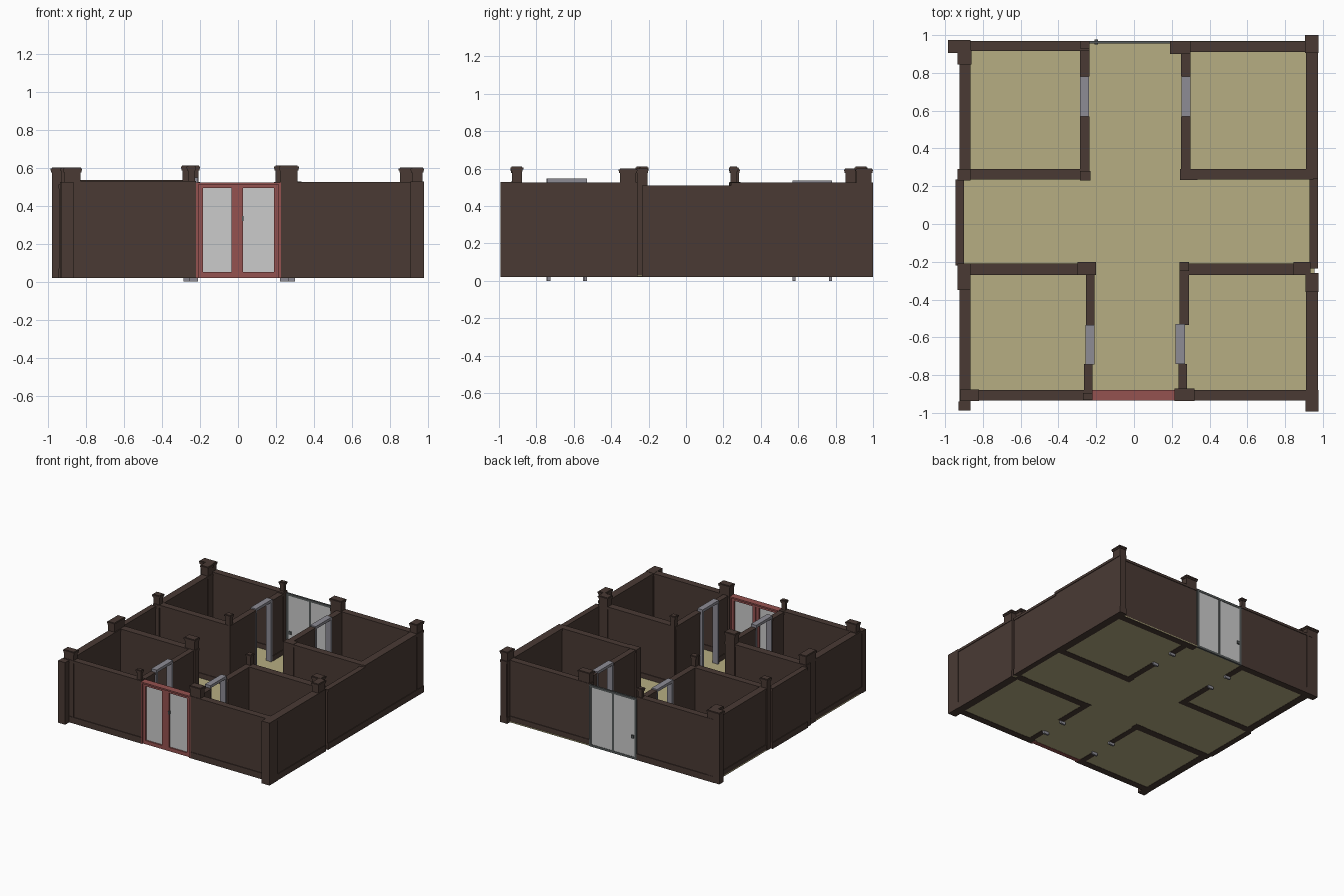
import bpy, bmesh
from mathutils import Vector

if "Cube" in bpy.data.objects:
    bpy.data.objects.remove(bpy.data.objects["Cube"])


def mat(name, col):
    m = bpy.data.materials.new(name)
    m.diffuse_color = (*col, 1)
    m.use_nodes = True
    m.node_tree.nodes["Principled BSDF"].inputs["Base Color"].default_value = m.diffuse_color
    return m


BROWN = mat("dark brown wood", (0.067, 0.042, 0.034))
SAND = mat("sand floor", (0.47, 0.42, 0.225))
RED = mat("faded red", (0.30, 0.085, 0.08))
GLASS = mat("pale glass", (0.60, 0.60, 0.60))
STEEL = mat("grey metal", (0.27, 0.265, 0.30))
SLATE = mat("dark slate", (0.09, 0.10, 0.10))


def build(name, boxes, material):
    """One object made from boxes given as (x0, x1, y0, y1, z0, z1)."""
    bm = bmesh.new()
    for x0, x1, y0, y1, z0, z1 in boxes:
        vs = bmesh.ops.create_cube(bm, size=1)["verts"]
        c = Vector((x0 + x1, y0 + y1, z0 + z1)) / 2
        for v in vs:
            v.co = Vector((v.co.x * (x1 - x0), v.co.y * (y1 - y0), v.co.z * (z1 - z0))) + c
    me = bpy.data.meshes.new(name)
    bm.to_mesh(me)
    bm.free()
    me.materials.append(material)
    ob = bpy.data.objects.new(name, me)
    bpy.context.collection.objects.link(ob)
    return ob


def wall(name, x0, x1, y0, y1, top=0.525):
    """Recessed panel between a base rail and a top rail."""
    t = 0.005
    along_x = (x1 - x0) > (y1 - y0)
    dx, dy = (0, t) if along_x else (t, 0)
    build(name, [(x0, x1, y0, y1, 0.02, 0.07),
                 (x0 + dx, x1 - dx, y0 + dy, y1 - dy, 0.07, top - 0.02),
                 (x0, x1, y0, y1, top - 0.02, top)], BROWN)


def post(name, x0, x1, y0, y1, top=0.60):
    """Shaft with a stepped cap."""
    def ring(d, z0, z1):
        return (x0 + d, x1 - d, y0 + d, y1 - d, z0, z1)
    build(name, [ring(0.007, 0.02, top - 0.025), ring(0.003, top - 0.025, top - 0.014),
                 ring(0, top - 0.014, top - 0.004), ring(0.006, top - 0.004, top)], BROWN)


# floor
build("floor", [(-0.925, 0.955, -0.905, 0.968, 0.022, 0.03)], SAND)

# outer walls
wall("left_wall_back", -0.925, -0.865, 0.23, 0.95)
wall("left_wall_middle", -0.945, -0.90, -0.22, 0.235, 0.51)
wall("left_wall_front", -0.925, -0.865, -0.985, -0.21)
wall("right_wall_back", 0.91, 0.975, 0.24, 1.0)
wall("right_wall_middle", 0.93, 0.975, -0.235, 0.25, 0.51)
wall("right_wall_front", 0.91, 0.975, -0.99, -0.26)
wall("back_wall_left", -0.925, -0.235, 0.915, 0.97, 0.535)
wall("back_wall_right", 0.19, 0.93, 0.91, 0.965)
wall("front_wall_left", -0.915, -0.22, -0.935, -0.88, 0.53)
wall("front_wall_right", 0.225, 0.93, -0.935, -0.88)

# room walls across the house
wall("room_wall_back_left", -0.90, -0.235, 0.235, 0.29)
wall("room_wall_back_right", 0.245, 0.95, 0.235, 0.29)
wall("room_wall_front_left", -0.935, -0.20, -0.27, -0.21)
wall("room_wall_front_right", 0.24, 0.935, -0.27, -0.21)

# corridor walls, each split by a doorway
wall("corridor_back_left_a", -0.285, -0.235, 0.78, 0.94)
wall("corridor_back_left_b", -0.285, -0.235, 0.24, 0.57)
wall("corridor_back_right_a", 0.25, 0.30, 0.78, 0.94)
wall("corridor_back_right_b", 0.25, 0.30, 0.24, 0.57)
wall("corridor_front_left_a", -0.255, -0.21, -0.535, -0.22)
wall("corridor_front_left_b", -0.265, -0.22, -0.90, -0.74)
wall("corridor_front_right_a", 0.24, 0.29, -0.535, -0.22)
wall("corridor_front_right_b", 0.235, 0.28, -0.90, -0.74)

# capped posts
posts = {
    "back_left_corner": (-0.985, -0.865, 0.905, 0.975),
    "back_left_return": (-0.935, -0.86, 0.845, 0.92),
    "back_door_left": (-0.285, -0.235, 0.93, 0.97),
    "back_door_right": (0.19, 0.30, 0.90, 0.968),
    "back_right_corner": (0.905, 0.978, 0.905, 1.0),
    "left_back_room": (-0.935, -0.865, 0.23, 0.29),
    "inner_back_left": (-0.285, -0.23, 0.23, 0.28),
    "left_front_room": (-0.935, -0.865, -0.35, -0.21),
    "inner_front_left": (-0.30, -0.20, -0.27, -0.20),
    "inner_front_right": (0.24, 0.29, -0.25, -0.20),
    "right_front_room": (0.845, 0.935, -0.27, -0.20),
    "right_front_return": (0.908, 0.978, -0.36, -0.26),
    "front_left_corner": (-0.92, -0.82, -0.938, -0.875),
    "front_door_left": (-0.27, -0.22, -0.933, -0.895),
    "front_door_right": (0.215, 0.32, -0.938, -0.87),
}
for key, r in posts.items():
    post(key + "_post", *r, top=0.61 if "inner" in key or "door" in key else 0.60)
# low corner stiles level with the walls
build("front_right_corner_stile", [(0.907, 0.978, -0.992, -0.88, 0.02, 0.527)], BROWN)
build("front_left_corner_stile", [(-0.928, -0.865, -0.987, -0.94, 0.02, 0.525)], BROWN)
build("inner_back_right_stile", [(0.243, 0.335, 0.233, 0.292, 0.02, 0.528)], BROWN)

# open metal door frames in the corridor walls
for name, x, y0, y1, top in (("back_left", -0.2615, 0.57, 0.78, 0.535),
                             ("back_right", 0.276, 0.57, 0.78, 0.535),
                             ("front_left", -0.234, -0.745, -0.535, 0.547),
                             ("front_right", 0.245, -0.74, -0.53, 0.547)):
    a, b, j = x - 0.024, x + 0.024, 0.015
    build(name + "_door_frame", [(a, b, y0, y0 + j, 0.0, top), (a, b, y1 - j, y1, 0.0, top),
                                 (a, b, y0 + j, y1 - j, top - 0.022, top)], STEEL)


def double_door(name, x0, x1, y0, y1, z0, z1, mid, side, rail, gap, material, pane_in):
    """Frame with two glazed leaves; gap is the dark line between leaves."""
    build(name + "_frame", [
        (x0, x0 + side, y0, y1, z0, z1), (x1 - side, x1, y0, y1, z0, z1),
        (x0 + side, x1 - side, y0, y1, z0, z0 + rail),
        (x0 + side, x1 - side, y0, y1, z1 - rail, z1),
        (mid[0], mid[1] - (mid[1] - mid[0]) / 2 - gap, y0, y1, z0 + rail, z1 - rail),
        (mid[0] + (mid[1] - mid[0]) / 2 + gap, mid[1], y0, y1, z0 + rail, z1 - rail),
    ], material)
    build(name + "_glass", [
        (x0 + side, mid[0], y0 + pane_in, y1 - pane_in, z0 + rail, z1 - rail),
        (mid[1], x1 - side, y0 + pane_in, y1 - pane_in, z0 + rail, z1 - rail)], GLASS)


# red front door
double_door("front_door", -0.22, 0.225, -0.925, -0.89, 0.02, 0.522,
            (-0.035, 0.025), 0.036, 0.03, 0.001, RED, 0.012)
build("front_door_surround", [(-0.22, -0.208, -0.935, -0.88, 0.02, 0.522),
                              (0.213, 0.225, -0.935, -0.88, 0.02, 0.522),
                              (-0.208, 0.213, -0.935, -0.88, 0.51, 0.522)], RED)
build("front_door_handle", [(0.022, 0.03, -0.93, -0.885, 0.32, 0.345)], SLATE)

# slim back door
double_door("back_door", -0.235, 0.195, 0.955, 0.97, 0.02, 0.52,
            (-0.03, -0.012), 0.02, 0.018, 0.0005, SLATE, 0.003)
build("back_door_handle", [(-0.21, -0.19, 0.95, 0.977, 0.19, 0.215)], SLATE)
